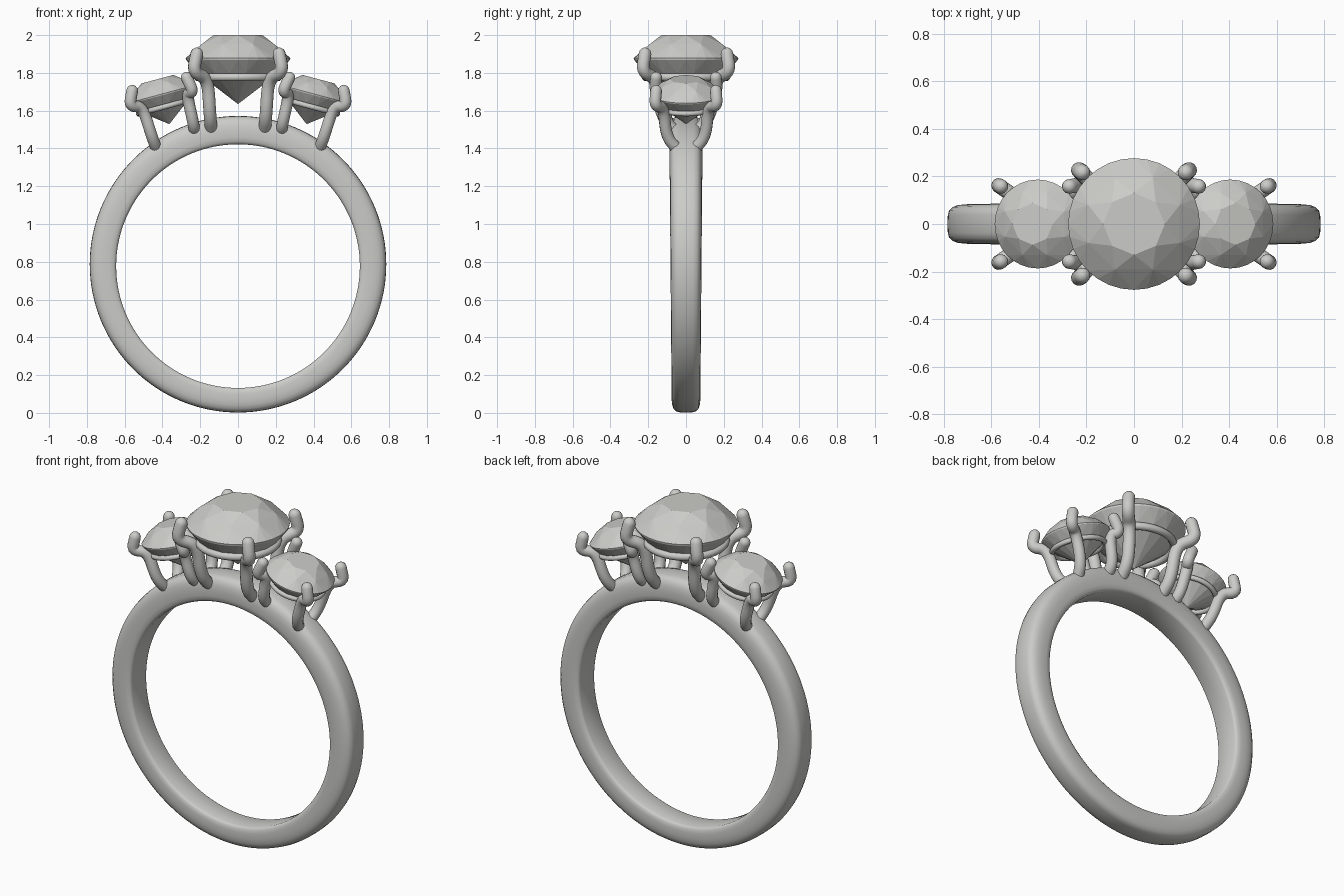
import bpy, bmesh
from math import sin, cos, pi, radians
from mathutils import Vector, Matrix

cube = bpy.data.objects.get("Cube")
if cube:
    bpy.data.objects.remove(cube, do_unlink=True)

grey = bpy.data.materials.new("warm_grey")
grey.use_nodes = True
colour = (0.6, 0.6, 0.58, 1)
grey.diffuse_color = colour
grey.node_tree.nodes["Principled BSDF"].inputs["Base Color"].default_value = colour


def finish(name, bm, smooth=True):
    """Turn a bmesh into a named object with the shared material."""
    bmesh.ops.recalc_face_normals(bm, faces=bm.faces)
    mesh = bpy.data.meshes.new(name)
    bm.to_mesh(mesh)
    bm.free()
    mesh.materials.append(grey)
    ob = bpy.data.objects.new(name, mesh)
    bpy.context.collection.objects.link(ob)
    if smooth:
        bpy.ops.object.select_all(action="DESELECT")
        ob.select_set(True)
        bpy.context.view_layer.objects.active = ob
        bpy.ops.object.shade_smooth_by_angle(angle=radians(50))
    return ob


def loft(bm, rings, closed=False):
    """Bridge successive loops of vertices."""
    n = len(rings[0])
    pairs = list(zip(rings, rings[1:] + rings[:1])) if closed else list(zip(rings, rings[1:]))
    for a, b in pairs:
        for i in range(n):
            j = (i + 1) % n
            bm.faces.new((a[i], a[j], b[j], b[i]))


def circle(n, r, z, turn=0.0):
    return [Vector((r * cos(2 * pi * (i + turn) / n), r * sin(2 * pi * (i + turn) / n), z))
            for i in range(n)]


# Band: domed section swept round the finger, slightly wider and thicker on top
def build_band():
    half = [(0, .78), (.03, .88), (.1, .96), (.25, 1), (.5, 1), (.7, .96),
            (.85, .86), (.95, .7), (.99, .45)]
    section = half + [(1, 0)] + [(t, -w) for t, w in reversed(half)]
    bm = bmesh.new()
    rings = []
    steps = 128
    for k in range(steps):
        a = 2 * pi * k / steps
        width = 0.082 + 0.006 * sin(a)
        inner = Vector((0.645 * cos(a), 0, 0.777 + 0.645 * sin(a)))
        outer = Vector((0.785 * cos(a), 0, 0.787 + 0.785 * sin(a)))
        rings.append([bm.verts.new(inner.lerp(outer, t) + Vector((0, w * width, 0)))
                      for t, w in section])
    loft(bm, rings, closed=True)
    finish("band", bm)


# Brilliant-cut stone: convex hull of its facet corners
def build_stone(name, place):
    bm = bmesh.new()
    points = (circle(8, .13, .125) + circle(8, .208, .077, .5)
              + circle(32, .277, .004) + circle(32, .275, -.006)
              + circle(16, .22, -.075, .5) + [Vector((0, 0, -.24))])
    for p in points:
        bm.verts.new(place @ p)
    bmesh.ops.convex_hull(bm, input=bm.verts)
    finish(name, bm, smooth=False)


# Round wire rail that carries a stone
def build_rail(name, place):
    bm = bmesh.new()
    rings = []
    for k in range(64):
        a = 2 * pi * k / 64
        ring = []
        for p in circle(12, .021, 0):
            r = .213 + p.x
            ring.append(bm.verts.new(place @ Vector((r * cos(a), r * sin(a), -.098 + p.y))))
        rings.append(ring)
    loft(bm, rings, closed=True)
    finish(name, bm)


# Prong: wire with rounded corners and a round tip
def build_prong(name, points, radius):
    pts = [Vector(p) for p in points]
    path = [pts[0]]
    for a, b, c in zip(pts, pts[1:], pts[2:]):
        start, end = b.lerp(a, .45), b.lerp(c, .45)
        for k in range(6):
            t = k / 5
            path.append(start.lerp(b, t).lerp(b.lerp(end, t), t))
    path.append(pts[-1])
    bm = bmesh.new()
    rings = []
    side = Vector((0, 1, 0))
    for i, p in enumerate(path):
        d = (path[min(i + 1, len(path) - 1)] - path[max(i - 1, 0)]).normalized()
        side = (side - d * side.dot(d)).normalized()
        up = d.cross(side)
        rings.append([bm.verts.new(p + side * q.x + up * q.y) for q in circle(14, radius, 0)])
    for k in (1, 2, 3, 4):
        a = k * pi / 8.4
        rings.append([bm.verts.new(path[-1] + d * radius * sin(a) + side * q.x + up * q.y)
                      for q in circle(14, radius * cos(a), 0)])
    loft(bm, rings)
    bm.faces.new(rings[0])
    bm.faces.new(rings[-1])
    finish(name, bm)


build_band()

# Centre setting
centre = Matrix.Translation((0, 0, 1.875))
build_stone("centre_stone", centre)
build_rail("centre_rail", centre)

centre_prong = [(.14, .045, 1.49), (.148, .13, 1.57), (.16, .155, 1.77),
                (.238, .232, 1.805), (.218, .217, 1.9)]
outer_prong = [(.425, .03, 1.38), (.455, .105, 1.46), (.505, .118, 1.62),
               (.575, .165, 1.625), (.56, .158, 1.705)]
inner_prong = [(.23, .035, 1.48), (.235, .105, 1.53), (.272, .118, 1.69),
               (.236, .165, 1.70), (.272, .158, 1.775)]

# Side settings, mirrored left and right and tilted outwards
for sx, side_name in ((1, "left"), (-1, "right")):
    place = (Matrix.Translation((sx * .405, 0, 1.685))
             @ Matrix.Rotation(sx * radians(15), 4, "Y") @ Matrix.Scale(.675, 4))
    build_stone(side_name + "_stone", place)
    build_rail(side_name + "_rail", place)
    for sy, end in ((-1, "front"), (1, "back")):
        for label, path, r in (("centre", centre_prong, .034),
                               ("outer", outer_prong, .031),
                               ("inner", inner_prong, .031)):
            build_prong(f"{side_name}_{end}_{label}_prong",
                        [(sx * x, sy * y, z) for x, y, z in path], r)
